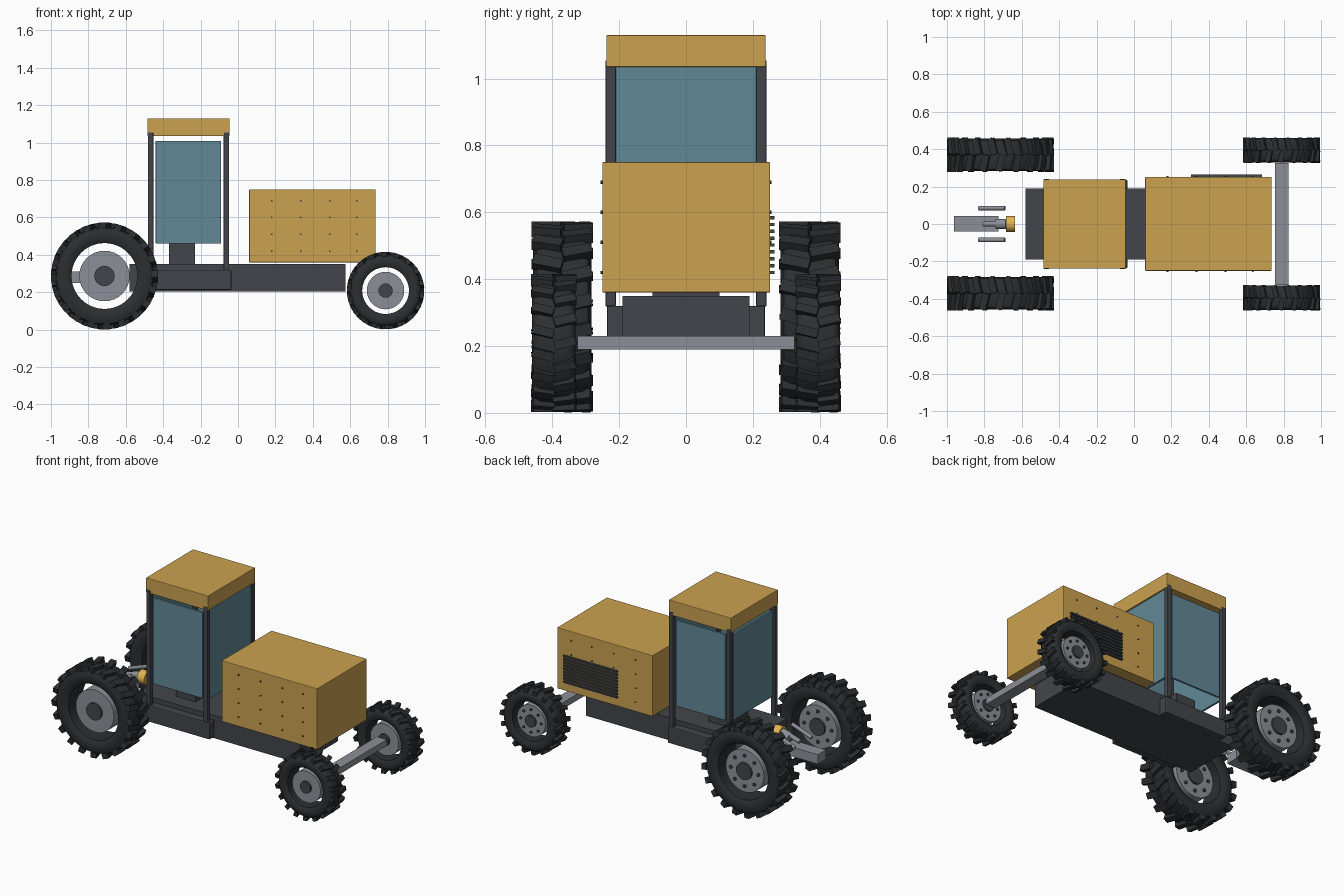
import bpy, bmesh, math
from mathutils import Matrix, Vector

if "Cube" in bpy.data.objects:
    bpy.data.objects.remove(bpy.data.objects["Cube"])


def mat(name, rgb):
    m = bpy.data.materials.new(name)
    m.diffuse_color = (*rgb, 1)
    m.use_nodes = True
    m.node_tree.nodes["Principled BSDF"].inputs["Base Color"].default_value = m.diffuse_color
    return m


YELLOW = mat("ochre_paint", (0.60, 0.36, 0.08))
DARK = mat("dark_frame", (0.055, 0.06, 0.07))
RUBBER = mat("rubber", (0.025, 0.028, 0.03))
GLASS = mat("glass", (0.12, 0.25, 0.31))
STEEL = mat("steel", (0.26, 0.28, 0.31))
AMBER = mat("amber", (0.75, 0.47, 0.08))


def finish(bm, name, material, smooth=False):
    bmesh.ops.recalc_face_normals(bm, faces=bm.faces)
    me = bpy.data.meshes.new(name)
    bm.to_mesh(me)
    bm.free()
    ob = bpy.data.objects.new(name, me)
    bpy.context.collection.objects.link(ob)
    me.materials.append(material)
    if smooth:
        bpy.ops.object.select_all(action='DESELECT')
        ob.select_set(True)
        bpy.context.view_layer.objects.active = ob
        bpy.ops.object.shade_smooth_by_angle(angle=math.radians(35))
    return ob


def add_box(bm, x, y, z, rot=Matrix()):
    size = Matrix.Diagonal((x[1] - x[0], y[1] - y[0], z[1] - z[0], 1))
    mid = Vector((sum(x) / 2, sum(y) / 2, sum(z) / 2))
    bmesh.ops.create_cube(bm, size=1, matrix=rot @ Matrix.Translation(mid) @ size)


def box(name, x, y, z, material, bevel=0.0):
    bm = bmesh.new()
    add_box(bm, x, y, z)
    ob = finish(bm, name, material)
    if bevel:
        mod = ob.modifiers.new("edge", 'BEVEL')
        mod.width, mod.segments = bevel, 2
    return ob


def add_rod(bm, a, b, r, sides=24, r2=None):
    a, b = Vector(a), Vector(b)
    q = (b - a).to_track_quat('Z', 'Y').to_matrix().to_4x4()
    bmesh.ops.create_cone(bm, cap_ends=True, segments=sides, radius1=r,
                          radius2=r if r2 is None else r2, depth=(b - a).length,
                          matrix=Matrix.Translation((a + b) / 2) @ q)


def rod(name, a, b, r, material, sides=24, r2=None):
    bm = bmesh.new()
    add_rod(bm, a, b, r, sides, r2)
    return finish(bm, name, material, True)


def wheel(name, c, R, r_in, half, r_hub, r_cap, lugs):
    c = Vector(c)
    # tyre carcass, a closed profile spun about the axle
    bm = bmesh.new()
    base = R * 0.92
    side = [(r_in, 0.80), (r_in + 0.25 * (base - r_in), 0.95),
            (r_in + 0.65 * (base - r_in), 0.97), (base - 0.008, 0.86), (base, 0.65)]
    prof = [(r, -y) for r, y in side] + [(r, y) for r, y in reversed(side)]
    n = 48
    rings = [[bm.verts.new(c + Vector((r * math.cos(t), y * half, r * math.sin(t)))) for r, y in prof]
             for t in (2 * math.pi * i / n for i in range(n))]
    for i in range(n):
        a, b = rings[i], rings[(i + 1) % n]
        for j in range(len(prof)):
            k = (j + 1) % len(prof)
            bm.faces.new((a[j], a[k], b[k], b[j]))
    finish(bm, name + "_tyre", RUBBER, True)
    # staggered, slanted tread lugs
    bm = bmesh.new()
    w = R * 0.065
    for s in (-1, 1):
        for i in range(lugs):
            t = 2 * math.pi * (i + (0.5 if s > 0 else 0)) / lugs
            m = (Matrix.Translation(c + Vector((0, s * half * 0.49, 0))) @ Matrix.Rotation(t, 4, 'Y')
                 @ Matrix.Rotation(s * math.radians(14), 4, 'Z'))
            add_box(bm, (-w, w), (-half * 0.49, half * 0.49), (R * 0.88, R * 0.993), m)
    finish(bm, name + "_tread", RUBBER)
    # hub, cap and bolts
    y = Vector((0, 1, 0))
    d = half * 0.62
    rod(name + "_hub", c - y * d, c + y * d, r_hub, STEEL, 32)
    rod(name + "_hub_cap", c - y * (d + 0.012), c + y * (d + 0.012), r_cap, DARK)
    bm = bmesh.new()
    for i in range(8):
        t = 2 * math.pi * i / 8
        p = c + Vector((math.cos(t), 0, math.sin(t))) * r_hub * 0.72 + y * d
        add_rod(bm, p - y * 0.004, p + y * 0.008, r_hub * 0.08, 8)
    finish(bm, name + "_bolts", DARK)


# wheels
for s, tag in ((-1, "right"), (1, "left")):
    wheel("rear_" + tag, (-0.714, s * 0.37, 0.287), 0.287, 0.176, 0.09, 0.135, 0.054, 20)
    wheel("front_" + tag, (0.789, s * 0.395, 0.209), 0.208, 0.125, 0.067, 0.10, 0.038, 18)

# chassis and axle
box("chassis", (-0.58, 0.575), (-0.19, 0.19), (0.205, 0.35), DARK)
box("cab_platform", (-0.485, -0.035), (-0.237, 0.237), (0.212, 0.32), DARK, 0.006)
box("front_axle", (0.755, 0.825), (-0.325, 0.325), (0.19, 0.23), STEEL)

# hood with louvres and rivets
box("hood", (0.06, 0.735), (-0.25, 0.252), (0.36, 0.75), YELLOW, 0.003)
bm = bmesh.new()
for i in range(9):
    z = 0.42 + i * 0.0205
    add_box(bm, (0.305, 0.685), (0.245, 0.265), (z - 0.005, z + 0.005))
finish(bm, "hood_louvres", DARK)
bm = bmesh.new()
for s in (-1, 1):
    for x in (0.18, 0.335, 0.49, 0.635):
        for z in (0.42, 0.51, 0.60, 0.69):
            add_rod(bm, (x, s * 0.245, z), (x, s * 0.256, z), 0.005, 8)
finish(bm, "hood_rivets", DARK)

# cab: posts, roof, glazing, pedestal
for x in (-0.467, -0.062):
    for s in (-1, 1):
        box("cab_post", (x - 0.0145, x + 0.0145), sorted((s * 0.21, s * 0.241)), (0.318, 1.055), DARK, 0.004)
box("roof", (-0.484, -0.045), (-0.238, 0.238), (1.035, 1.13), YELLOW, 0.003)
for s in (-1, 1):
    box("side_window", (-0.44, -0.09), sorted((s * 0.218, s * 0.232)), (0.46, 1.01), GLASS, 0.003)
box("windscreen", (-0.068, -0.055), (-0.212, 0.212), (0.46, 1.036), GLASS)
box("rear_window", (-0.475, -0.462), (-0.20, 0.20), (0.46, 1.01), GLASS)
box("seat_pedestal", (-0.37, -0.23), (-0.10, 0.10), (0.345, 0.47), DARK)

# rear hitch
box("drawbar", (-0.963, -0.725), (-0.04, 0.043), (0.25, 0.31), STEEL)
for s in (-1, 1):
    rod("lift_arm", (-0.83, s * 0.085, 0.335), (-0.69, s * 0.085, 0.385), 0.012, STEEL, 12)
rod("top_link", (-0.805, 0, 0.335), (-0.70, 0, 0.37), 0.014, STEEL, 12)
rod("shaft_stub", (-0.735, 0, 0.345), (-0.68, 0, 0.36), 0.028, STEEL)
rod("shaft_cover", (-0.685, 0, 0.355), (-0.635, 0, 0.355), 0.043, AMBER)
